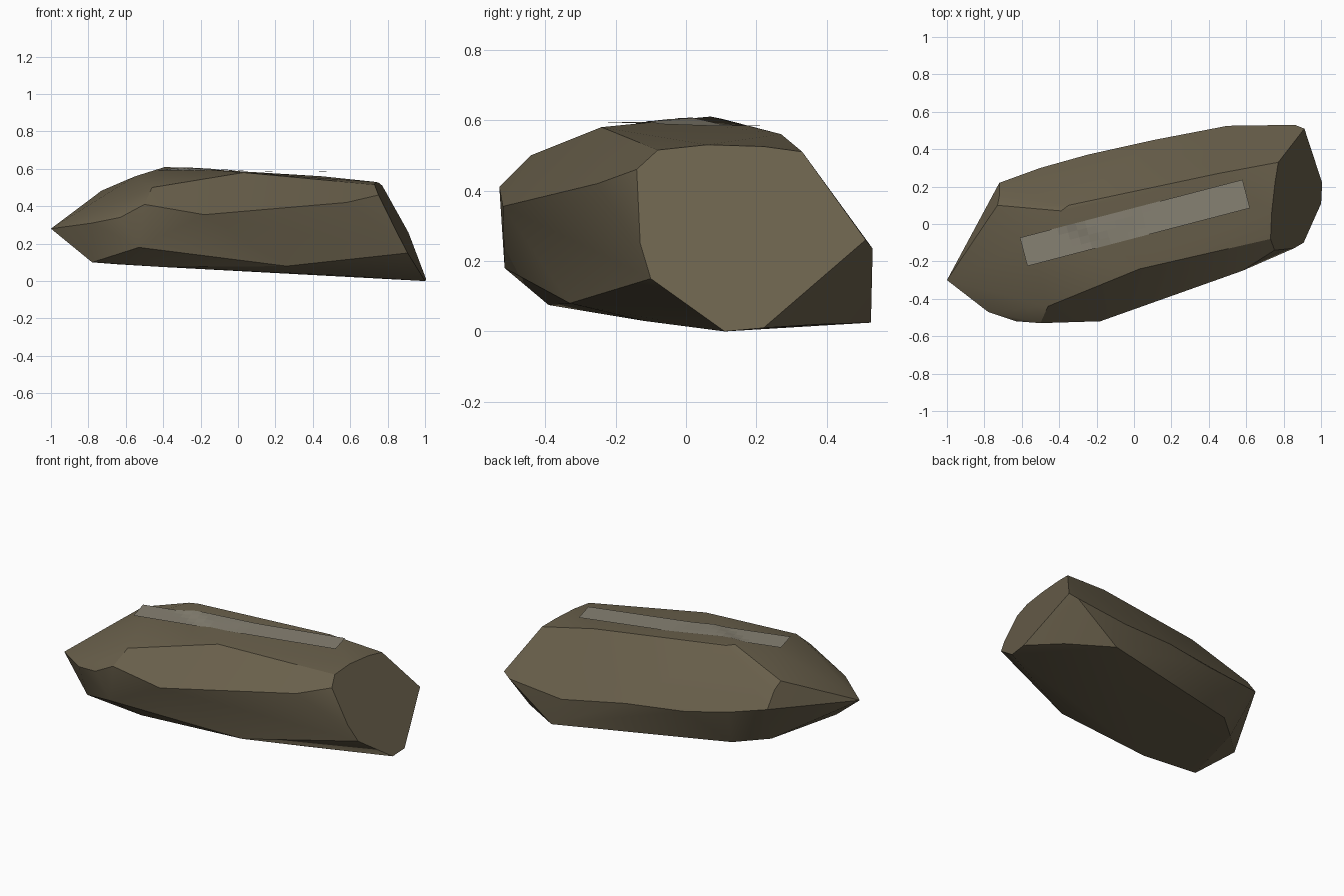
import bpy
import bmesh
from math import radians
from mathutils import Vector
from mathutils.bvhtree import BVHTree

default_cube = bpy.data.objects.get("Cube")
if default_cube:
    bpy.data.objects.remove(default_cube, do_unlink=True)


def make_material(name, colour, roughness):
    material = bpy.data.materials.new(name)
    material.use_nodes = True
    material.diffuse_color = colour
    shader = material.node_tree.nodes["Principled BSDF"]
    shader.inputs["Base Color"].default_value = colour
    shader.inputs["Roughness"].default_value = roughness
    return material


def make_object(name, bm, material):
    mesh = bpy.data.meshes.new(name)
    bm.to_mesh(mesh)
    bm.free()
    mesh.materials.append(material)
    obj = bpy.data.objects.new(name, mesh)
    bpy.context.collection.objects.link(obj)
    return obj


def on_end_face(y, z):
    """Point on the sloping flat cut that closes the +x end."""
    return (0.99 + 0.095 * y - 0.49 * z, y, z)


# Corners of the faceted boulder, grouped by region
crown = [(-.39, .07, .61), (-.35, .1, .604), (-.2, -.04, .6), (-.55, -.1, .56),
         (.03, -.24, .58), (.45, .27, .56), (-.46, -.44, .5), (-.73, .1, .483)]
front_rim = [(-1, -.3, .28), (-.78, -.47, .31), (-.63, -.52, .34),
             (-.5, -.53, .41), (-.18, -.52, .355), (.58, -.25, .42)]
back_rim = [(-.72, .15, .44), (-.72, .22, .345), (-.5, .3, .3), (-.25, .37, .265),
            (.11, .45, .25), (.5, .525, .2), (.86, .53, .235)]
underside = [(-.53, -.515, .18), (-.78, -.385, .1), (-.4, -.39, .075), (.26, -.33, .08),
             (.55, -.12, .03), (-.65, .08, .09), (-.48, .23, .08), (.57, .525, .025),
             (.83, .37, .02)]
end_outline = [(-.08, .515), (.06, .53), (.22, .525), (.33, .51), (.51, .26),
               (.22, .01), (.11, 0), (-.1, .15), (-.13, .25), (-.14, .46)]

# Boulder: convex skin around the corners
bm = bmesh.new()
corners = crown + front_rim + back_rim + underside
corners += [on_end_face(y, z) for y, z in end_outline]
for corner in corners:
    bm.verts.new(corner)
hull = bmesh.ops.convex_hull(bm, input=bm.verts[:])
loose = [v for v in bm.verts if not v.link_faces]
bmesh.ops.delete(bm, geom=loose, context='VERTS')
bmesh.ops.dissolve_limit(bm, angle_limit=radians(2), verts=bm.verts[:], edges=bm.edges[:])
bmesh.ops.recalc_face_normals(bm, faces=bm.faces[:])
surface = BVHTree.FromBMesh(bm)
stone = make_material("brown_stone", (.14, .115, .07, 1), .8)
boulder = make_object("boulder", bm, stone)

# Smooth shading across shallow facets, crisp at the main ridges
bpy.ops.object.select_all(action='DESELECT')
boulder.select_set(True)
bpy.context.view_layer.objects.active = boulder
bpy.ops.object.shade_smooth_by_angle(angle=radians(24))

# Top strip: a thin sheet draped over the crown, level past its edges
bm = bmesh.new()
start, along, across = Vector((-.57, -.225)), Vector((1.19, .31)), Vector((-.04, .152))
steps, rows = 24, 4
grid = []
for i in range(steps + 1):
    u = i / steps
    column = []
    for j in range(rows + 1):
        spot = start + along * u + across * (j / rows)
        hit = surface.ray_cast(Vector((spot.x, spot.y, 2)), Vector((0, 0, -1)))[0]
        level = .594 - .011 * u
        height = max(level, hit.z + .004) if hit else level
        column.append(bm.verts.new((spot.x, spot.y, height)))
    grid.append(column)
for left, right in zip(grid, grid[1:]):
    for j in range(rows):
        bm.faces.new((left[j], right[j], right[j + 1], left[j + 1]))
bmesh.ops.recalc_face_normals(bm, faces=bm.faces[:])
if sum(face.normal.z for face in bm.faces) < 0:
    bmesh.ops.reverse_faces(bm, faces=bm.faces[:])
pale = make_material("pale_strip", (.24, .22, .17, 1), .7)
make_object("top_strip", bm, pale)
